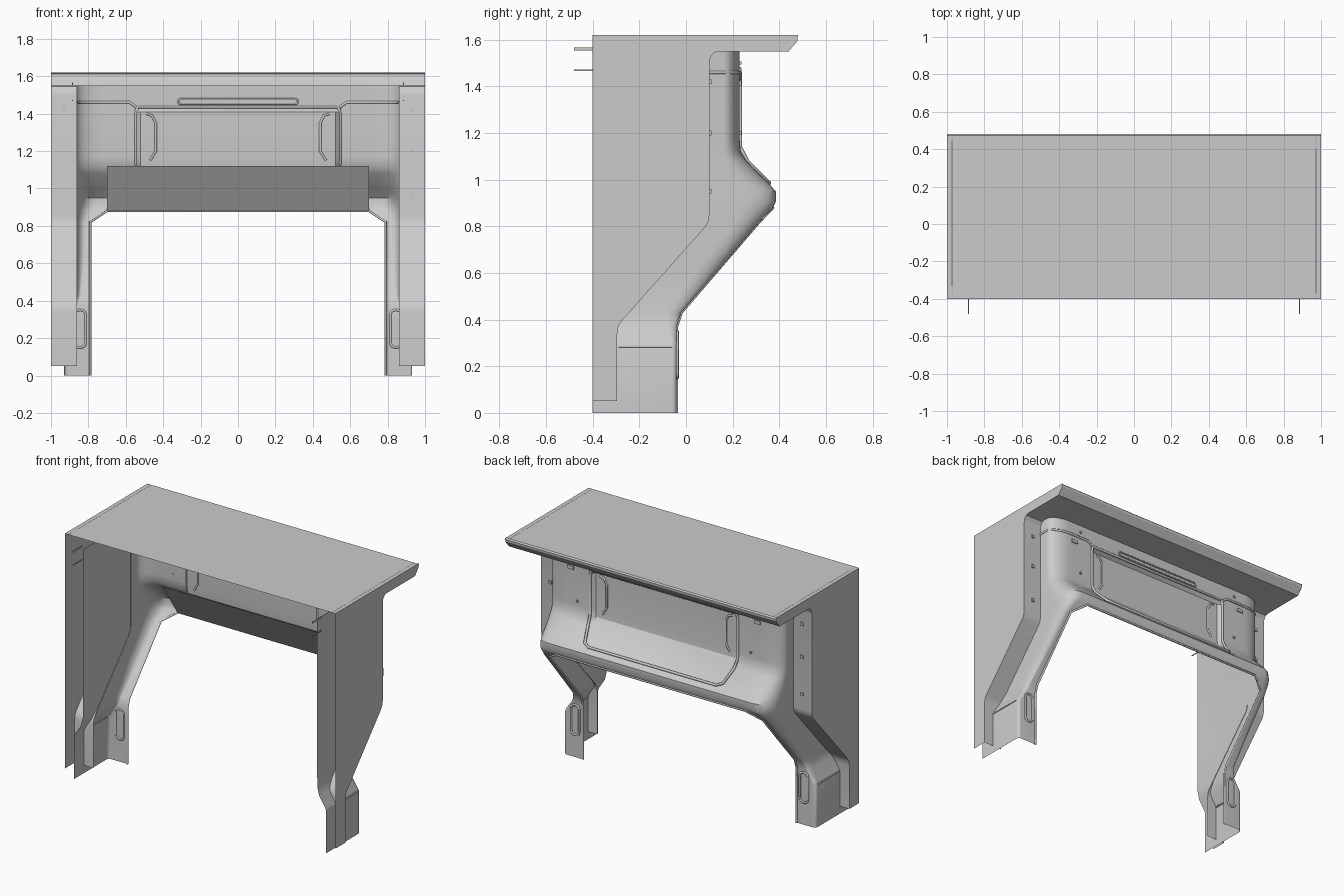
import bpy, math

if "Cube" in bpy.data.objects:
    bpy.data.objects.remove(bpy.data.objects["Cube"])

def mesh_obj(name, verts, faces, mirror=False, smooth=True):
    me = bpy.data.meshes.new(name)
    me.from_pydata(verts, [], faces)
    me.update()
    ob = bpy.data.objects.new(name, me)
    bpy.context.collection.objects.link(ob)
    if smooth:
        bpy.ops.object.select_all(action='DESELECT')
        ob.select_set(True)
        bpy.context.view_layer.objects.active = ob
        bpy.ops.object.shade_smooth_by_angle(angle=math.radians(30))
    if mirror:
        m = ob.modifiers.new("mirror", 'MIRROR')
        m.merge_threshold = 0.0005
    return ob

def plate(name, profile, x):
    """Flat sheet in the yz plane, mirrored."""
    return mesh_obj(name, [(x, y, z) for y, z in profile],
                    [tuple(range(len(profile)))], True, False)

def strip(name, profile, x0, x1, mirror=False):
    """Sheet extruded along x from an open yz profile."""
    v = [(x, y, z) for y, z in profile for x in (x0, x1)]
    f = [(2*i, 2*i+1, 2*i+3, 2*i+2) for i in range(len(profile) - 1)]
    return mesh_obj(name, v, f, mirror)

def box(name, c, s, mirror=True):
    v = [(c[0]+a*s[0]/2, c[1]+b*s[1]/2, c[2]+d*s[2]/2)
         for a in (-1, 1) for b in (-1, 1) for d in (-1, 1)]
    f = [(0, 1, 3, 2), (4, 6, 7, 5), (0, 4, 5, 1), (2, 3, 7, 6), (0, 2, 6, 4), (1, 5, 7, 3)]
    return mesh_obj(name, v, f, mirror, False)

def bead(name, pts, r=0.008, closed=False, both=True):
    """Pressed rib along a path."""
    for s in ((1, -1) if both else (1,)):
        cu = bpy.data.curves.new(name, 'CURVE')
        cu.dimensions = '3D'
        cu.bevel_depth = r
        cu.bevel_resolution = 1
        sp = cu.splines.new('POLY')
        sp.points.add(len(pts) - 1)
        for p, q in zip(sp.points, pts):
            p.co = (s*q[0], q[1], q[2], 1)
        sp.use_cyclic_u = closed
        bpy.context.collection.objects.link(bpy.data.objects.new(name, cu))

def stadium(cx, y, cz, hw, hh, r):
    pts = []
    for sx, sz, a0 in ((1, 1, 0), (-1, 1, 90), (-1, -1, 180), (1, -1, 270)):
        for k in range(4):
            a = math.radians(a0 + 30*k)
            pts.append((cx + sx*(hw-r) + r*math.cos(a), y, cz + sz*(hh-r) + r*math.sin(a)))
    return pts

# outer side panels and their edge returns
edge = [(-.295, .05), (-.295, .34), (-.29, .37), (-.275, .395), (.085, .8), (.097, .825),
        (.1, .85), (.1, 1.5), (.105, 1.525), (.12, 1.545), (.145, 1.55), (.44, 1.55)]
plate("outer_side_panel", edge + [(.478, 1.595), (.48, 1.62), (-.4, 1.62), (-.4, .05)], 1.0)
strip("side_return", edge, .862, 1.0, True)

# top plate, wrapped rear edge and underside shelf
strip("top_plate", [(-.4, 1.62), (.472, 1.62), (.48, 1.612), (.478, 1.597)], -1, 1)
strip("top_underside", [(.16, 1.55), (.44, 1.55), (.478, 1.597)], -1, 1)
bead("top_seam", [(.973, -.4, 1.618), (.973, .47, 1.618)], .003)

# inner liner rows: z, wall x, corner start y, front y, corner end x, inner x, recess
rows = [(0, .93, -.06, -.04, .91, .79, 0), (.285, .93, -.06, -.04, .91, .79, 0),
        (.30, .925, -.065, -.04, .90, .79, 0), (.37, .88, -.08, -.04, .86, .79, 0),
        (.43, .866, -.09, -.02, .84, .79, 0), (.62, .865, .05, .145, .82, .79, 0),
        (.82, .865, .21, .315, .81, .79, 0), (.88, .865, .24, .372, .78, .70, 0),
        (.905, .865, .24, .385, .77, .70, 0), (.95, .865, .22, .385, .76, .70, 0),
        (.975, .865, .20, .363, .75, .70, 0), (1.0, .865, .19, .338, .75, .70, .015),
        (1.08, .865, .165, .26, .74, .70, .02), (1.12, .865, .16, .235, .735, .70, .025),
        (1.17, .865, .16, .23, .73, .70, .025), (1.41, .865, .16, .23, .73, .70, .025),
        (1.43, .865, .16, .23, .73, .70, 0), (1.55, .865, .16, .23, .73, .70, 0)]
ARC = 8
verts, faces = [], []
for z, w, ys, yf, xe, xi, rec in rows:
    line = [(w, -.4)]
    for k in range(ARC + 1):
        a = math.pi/2 * k / ARC
        line.append((xe + (w-xe)*math.cos(a), ys + (yf-ys)*math.sin(a)))
    line += [(xi, yf), (min(xi, .55), yf), (.52, yf-rec), (0, yf-rec)]
    verts += [(x, y, z) for x, y in line]
n = ARC + 6
for i, r in enumerate(rows[:-1]):
    # legs stop at the inner flange, upper rows run across to the centre
    for j in range(n - 1 if r[5] < .75 else ARC + 2):
        a = i*n + j
        faces.append((a, a+1, a+n+1, a+n))
mesh_obj("inner_liner", verts, faces, True)

# closing sheet behind the rear sill, making a box section
strip("sill_closing_sheet", [(.36, .882), (.20, 1.12)], -.70, .70)

# pressed ribs of the liner
bead("window_rib", [(.535, .232, 1.44), (.545, .232, 1.40), (.545, .232, 1.14), (.54, .262, 1.08),
                    (.51, .34, 1.0), (.47, .357, .985), (0, .357, .985)], .009)
bead("upper_ledge", [(.865, .1, 1.46), (.863, .16, 1.46), (.84, .2, 1.46), (.79, .225, 1.46),
                     (.73, .232, 1.46), (.58, .232, 1.46), (.545, .232, 1.435), (0, .232, 1.435)], .008)
bead("grip_rib", [(.49, .207, 1.40), (.46, .207, 1.39), (.44, .207, 1.35), (.44, .207, 1.2),
                  (.47, .207, 1.15)], .007)
bead("slot_frame", stadium(0, .232, 1.465, .32, .014, .012), .005, True, False)
bead("rim_roll", [(.79, -.04, 0), (.79, -.04, .37), (.79, -.02, .43), (.79, .315, .82),
                  (.70, .372, .88), (0, .372, .88)], .007)
bead("foot_pocket", stadium(.845, -.038, .25, .03, .1, .025), .007, True)
bead("foot_step", [(.928, -.29, .285), (.928, -.06, .285)], .005)

# clips, fasteners and front pins
box("wall_clip", (.69, .23, 1.415), (.045, .014, .022))
for z in (1.2, 1.5):
    box("column_fastener", (.64, .232, z), (.014, .012, .014))
for z in (.95, 1.2, 1.42):
    box("return_fastener", (.93, .103, z), (.02, .012, .02))
box("locating_pin", (.885, -.43, 1.56), (.004, .10, .012))
box("lower_locating_pin", (.885, -.43, 1.47), (.004, .10, .006))
